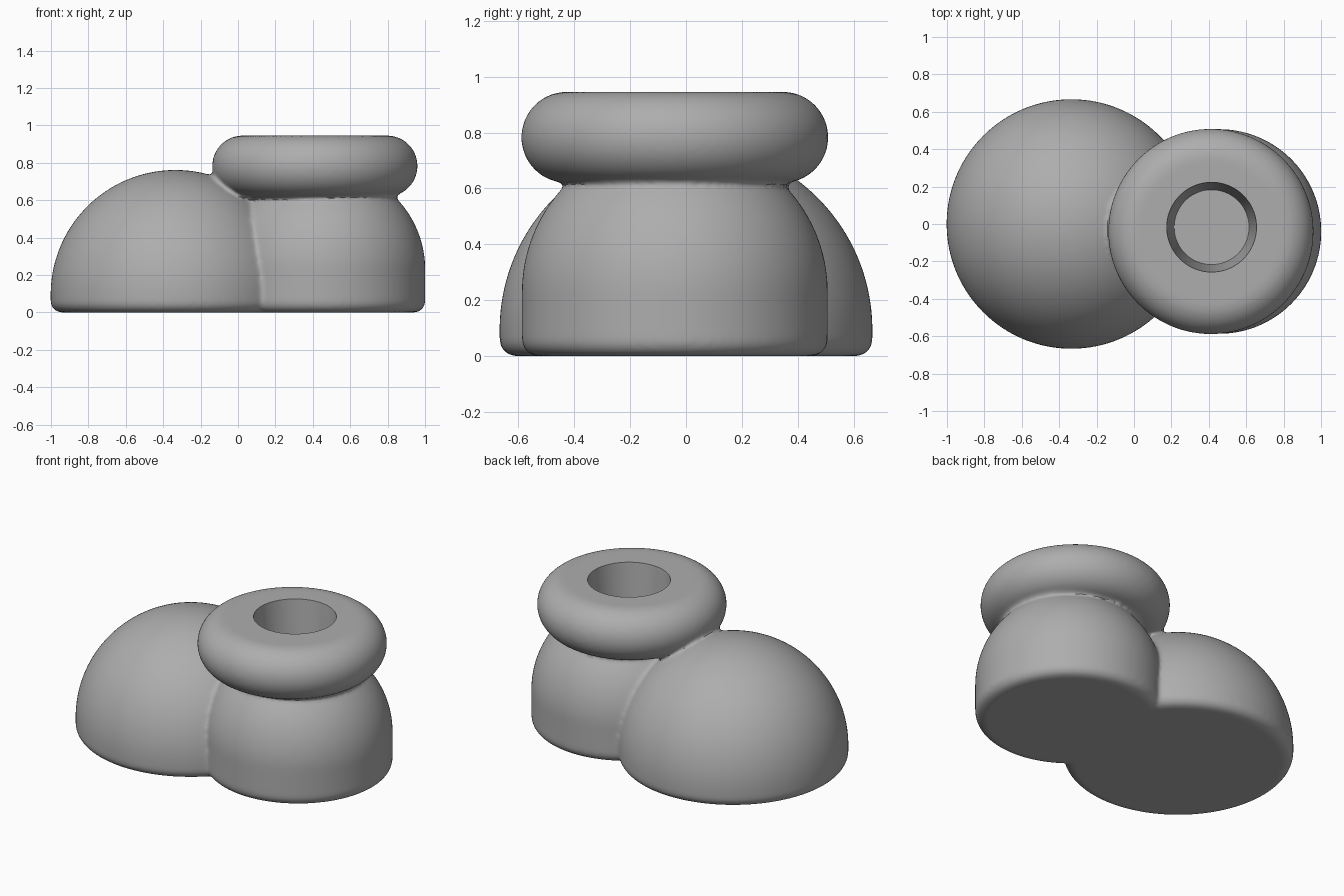
import bpy
import bmesh
from math import sin, cos, pi, radians

cube = bpy.data.objects.get("Cube")
if cube:
    bpy.data.objects.remove(cube, do_unlink=True)

grey = bpy.data.materials.new("plain grey")
grey.use_nodes = True
GREY = (0.42, 0.42, 0.42, 1)
grey.diffuse_color = GREY
grey.node_tree.nodes["Principled BSDF"].inputs["Base Color"].default_value = GREY


def arc(r, z, radius, start, end, steps):
    """Arc in the (r, z) half plane, angles in degrees."""
    angles = [radians(start + (end - start) * i / steps) for i in range(steps + 1)]
    return [(r + radius * cos(a), z + radius * sin(a)) for a in angles]


def lathe(name, profile, x, y, sides=128):
    """Closed solid turned around a vertical axis, profile from bottom to top."""
    bm = bmesh.new()
    rings = [[bm.verts.new((r * cos(2 * pi * i / sides), r * sin(2 * pi * i / sides), z))
              for i in range(sides)] for r, z in profile]
    for low, high in zip(rings, rings[1:]):
        for i in range(sides):
            j = (i + 1) % sides
            bm.faces.new((low[i], low[j], high[j], high[i]))
    bm.faces.new(rings[0][::-1])
    bm.faces.new(rings[-1])
    mesh = bpy.data.meshes.new(name)
    bm.to_mesh(mesh)
    bm.free()
    obj = bpy.data.objects.new(name, mesh)
    obj.location = (x, y, 0)
    bpy.context.collection.objects.link(obj)
    mesh.materials.append(grey)
    return obj


def boolean(obj, other, operation):
    mod = obj.modifiers.new(other.name, 'BOOLEAN')
    mod.object, mod.operation, mod.solver = other, operation, 'EXACT'


def round_dome(radius, centre, edge):
    """Rounded foot, short wall and a spherical top."""
    return arc(radius - edge, edge, edge, -90, 0, 8) + arc(0, centre, radius, 0, 89.5, 48)


# Solid parts
body = lathe("blended_body", round_dome(0.667, 0.095, 0.06), -0.335, 0)
small_dome = lathe("small_dome", round_dome(0.547, 0.23, 0.06), 0.454, -0.04)
collar = lathe("rounded_collar", arc(0.386, 0.783, 0.163, -90, 90, 32), 0.411, -0.04)
bore = lathe("bore_cutter", [(0.2, 0.4), (0.24, 0.947), (0.246, 1.03)], 0.415, -0.017)

# Join the solids and soften the creases into fillets
for part in (small_dome, collar):
    boolean(body, part, 'UNION')
remesh = body.modifiers.new("Blend", 'REMESH')
remesh.mode, remesh.voxel_size = 'VOXEL', 0.012
smooth = body.modifiers.new("Fillets", 'SMOOTH')
smooth.factor, smooth.iterations = 0.5, 10

# Cut the tapered hole with a crisp rim
boolean(body, bore, 'DIFFERENCE')
bpy.ops.object.select_all(action='DESELECT')
body.select_set(True)
bpy.context.view_layer.objects.active = body
bpy.ops.object.convert(target='MESH')
for helper in (small_dome, collar, bore):
    bpy.data.objects.remove(helper, do_unlink=True)
body.data.materials.clear()
body.data.materials.append(grey)
bpy.ops.object.shade_smooth_by_angle(angle=radians(35))
